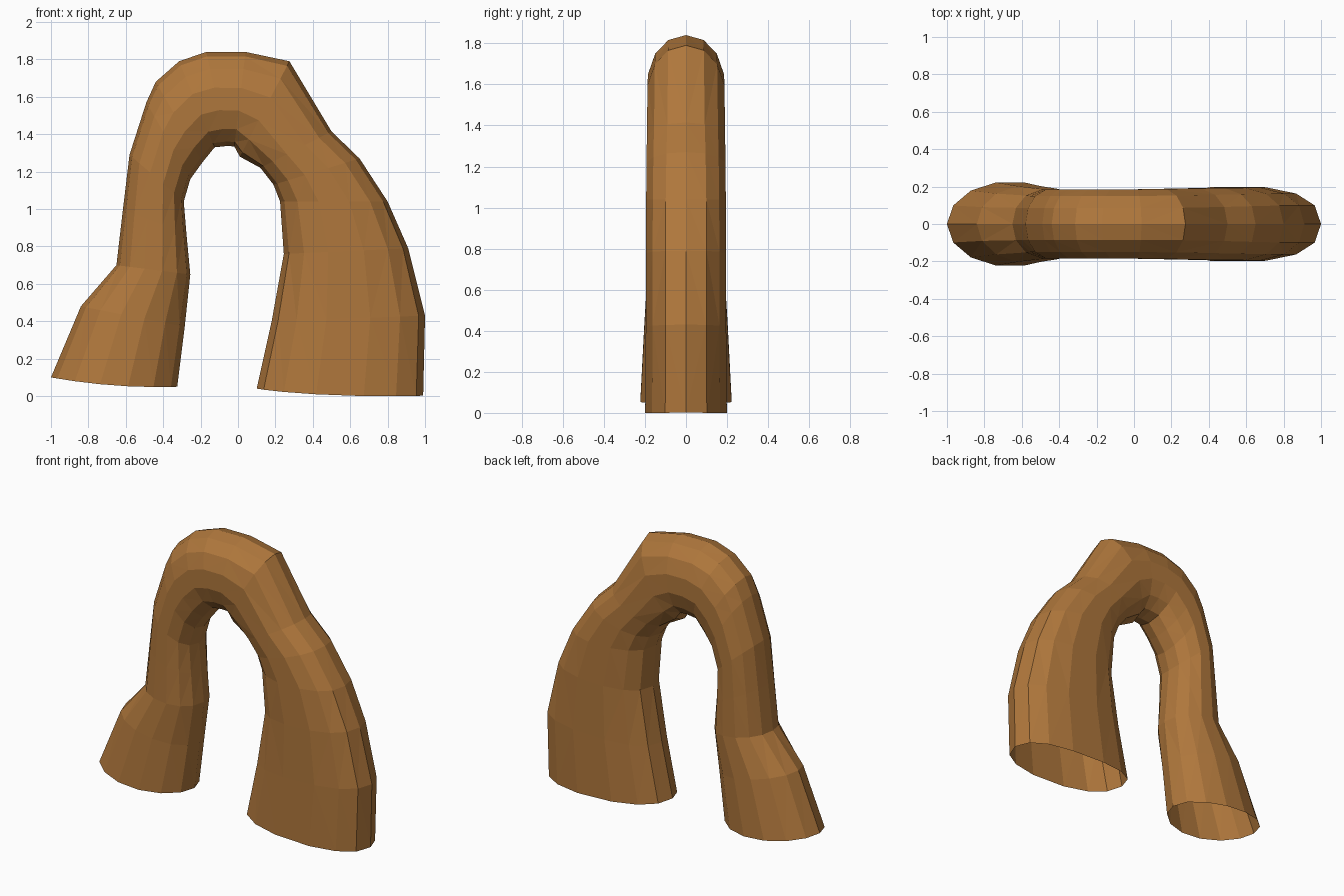
import bpy, bmesh, math

if "Cube" in bpy.data.objects:
    bpy.data.objects.remove(bpy.data.objects["Cube"])

SIDES = 14

# Stations along the arch: outer x, z, inner x, z, half depth, squareness
stations = [
    (-1.00, 0.10, -0.325, 0.05, 0.228, 2.0),
    (-0.84, 0.48, -0.285, 0.37, 0.208, 2.0),
    (-0.65, 0.70, -0.255, 0.65, 0.192, 2.1),
    (-0.615, 1.00, -0.275, 0.86, 0.19, 2.1),
    (-0.58, 1.29, -0.29, 1.04, 0.19, 2.1),
    (-0.49, 1.57, -0.255, 1.16, 0.19, 2.1),
    (-0.44, 1.68, -0.19, 1.25, 0.19, 2.1),
    (-0.315, 1.79, -0.125, 1.33, 0.19, 2.1),
    (-0.17, 1.84, -0.06, 1.337, 0.19, 2.1),
    (0.04, 1.84, -0.02, 1.335, 0.19, 2.1),
    (0.275, 1.79, 0.01, 1.28, 0.192, 2.1),
    (0.50, 1.415, 0.12, 1.22, 0.195, 2.2),
    (0.65, 1.27, 0.19, 1.13, 0.197, 2.3),
    (0.80, 1.04, 0.225, 1.04, 0.198, 2.4),
    (0.91, 0.79, 0.245, 0.76, 0.20, 2.4),
    (1.00, 0.43, 0.18, 0.40, 0.20, 2.4),
    (0.99, 0.003, 0.10, 0.04, 0.203, 2.4),
]


def spow(v, p):
    return math.copysign(abs(v) ** p, v)


def make_ring(bm, station, sag):
    ox, oz, ix, iz, depth, power = station
    ring = []
    for k in range(SIDES):
        a = 2 * math.pi * k / SIDES
        c, s = spow(math.cos(a), 2 / power), spow(math.sin(a), 2 / power)
        t = (1 + c) / 2
        z = iz + (oz - iz) * t - sag * s * s
        ring.append(bm.verts.new((ix + (ox - ix) * t, depth * s, max(z, 0))))
    return ring


# Hollow rock arch, open at both feet
bm = bmesh.new()
last = len(stations) - 1
rings = [make_ring(bm, st, 0.018 if i in (0, last) else 0)
         for i, st in enumerate(stations)]
for a, b in zip(rings, rings[1:]):
    for k in range(SIDES):
        n = (k + 1) % SIDES
        bm.faces.new((a[k], a[n], b[n], b[k]))
bmesh.ops.recalc_face_normals(bm, faces=bm.faces)
# A tube with open ends: make sure the top faces point up
top = max(bm.faces, key=lambda f: f.calc_center_median().z)
if top.normal.z < 0:
    bmesh.ops.reverse_faces(bm, faces=bm.faces)
bmesh.ops.triangulate(bm, faces=bm.faces)

mesh = bpy.data.meshes.new("rock_arch")
bm.to_mesh(mesh)
bm.free()
arch = bpy.data.objects.new("rock_arch", mesh)
bpy.context.collection.objects.link(arch)

# Sandstone colour
stone = bpy.data.materials.new("sandstone_brown")
stone.diffuse_color = (0.43, 0.185, 0.045, 1)
stone.use_nodes = True
stone.node_tree.nodes["Principled BSDF"].inputs["Base Color"].default_value = stone.diffuse_color
mesh.materials.append(stone)
